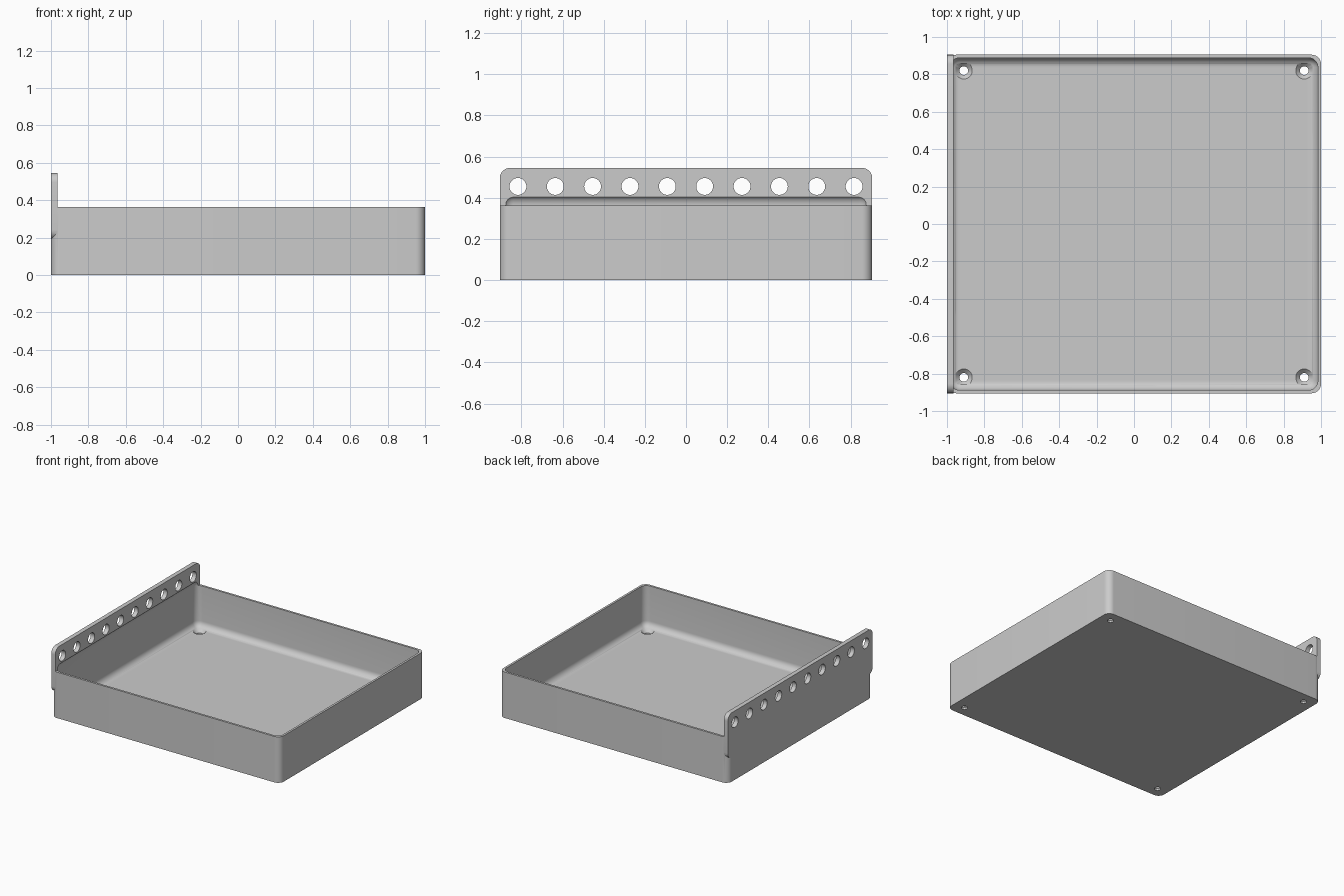
import bpy, bmesh
from math import pi, cos, sin, radians
from mathutils import Matrix, Vector

cube = bpy.data.objects.get("Cube")
if cube:
    bpy.data.objects.remove(cube, do_unlink=True)

# Main sizes
HALF_X, HALF_Y, RIM = 1.0, 0.905, 0.363
WALL, FLOOR, ROUND = 0.017, 0.036, 0.05
PLATE, PLATE_LOW, PLATE_TOP = 0.035, 0.19, 0.545

grey = bpy.data.materials.new("plain grey")
grey.use_nodes = True
grey.diffuse_color = (0.6, 0.6, 0.6, 1)
grey.node_tree.nodes["Principled BSDF"].inputs["Base Color"].default_value = grey.diffuse_color


def finish(name, bm):
    bmesh.ops.recalc_face_normals(bm, faces=bm.faces)
    mesh = bpy.data.meshes.new(name)
    bm.to_mesh(mesh)
    bm.free()
    mesh.materials.append(grey)
    obj = bpy.data.objects.new(name, mesh)
    bpy.context.collection.objects.link(obj)
    return obj


def rounded_slab(name, half_u, half_v, depth, place, steps=10):
    """Rounded rectangle in u, v extruded by depth; place maps (u, v, w) to space."""
    bm = bmesh.new()
    ring = []
    for i, (su, sv) in enumerate([(1, 1), (-1, 1), (-1, -1), (1, -1)]):
        for s in range(steps + 1):
            a = (i + s / steps) * pi / 2
            u = su * (half_u - ROUND) + ROUND * cos(a)
            v = sv * (half_v - ROUND) + ROUND * sin(a)
            ring.append(bm.verts.new(place(u, v, 0)))
    face = bm.faces.new(ring)
    side = Vector(place(0, 0, depth)) - Vector(place(0, 0, 0))
    out = bmesh.ops.extrude_face_region(bm, geom=[face], use_keep_orig=True)
    moved = [g for g in out["geom"] if isinstance(g, bmesh.types.BMVert)]
    bmesh.ops.translate(bm, verts=moved, vec=side)
    return finish(name, bm)


def add_cone(bm, r1, r2, depth, matrix):
    bmesh.ops.create_cone(bm, cap_ends=True, segments=32, radius1=r1, radius2=r2,
                          depth=depth, matrix=matrix)


def combine(target, tool, operation):
    mod = target.modifiers.new(operation.lower(), "BOOLEAN")
    mod.operation, mod.solver, mod.object = operation, "EXACT", tool
    bpy.context.view_layer.update()
    graph = bpy.context.evaluated_depsgraph_get()
    mesh = bpy.data.meshes.new_from_object(target.evaluated_get(graph))
    target.modifiers.clear()
    target.data = mesh
    bpy.data.objects.remove(tool, do_unlink=True)


# Solid tray body and upright hanging plate, joined
tray = rounded_slab("tray_with_hanging_plate", HALF_X, HALF_Y, RIM, lambda u, v, w: (u, v, w))
mid = (PLATE_LOW + PLATE_TOP) / 2
plate = rounded_slab("hanging_plate", HALF_Y, (PLATE_TOP - PLATE_LOW) / 2, PLATE,
                     lambda u, v, w: (w - HALF_X, u, mid + v))
combine(tray, plate, "UNION")

# Cavity with all edges rounded, reaching a little into the plate
top = RIM + ROUND + 0.002
bm = bmesh.new()
size = Matrix.Diagonal((2 * (HALF_X - WALL), 2 * (HALF_Y - WALL), top - FLOOR, 1))
bmesh.ops.create_cube(bm, size=1, matrix=Matrix.Translation((0, 0, (top + FLOOR) / 2)) @ size)
bmesh.ops.bevel(bm, geom=bm.edges[:], offset=ROUND, segments=8, profile=0.5, affect="EDGES")
combine(tray, finish("cavity_cutter", bm), "DIFFERENCE")

# Row of round holes along the plate
bm = bmesh.new()
for i in range(10):
    spot = Matrix.Translation((-HALF_X, (i - 4.5) * 0.1815, 0.455))
    add_cone(bm, 0.041, 0.041, 0.2, spot @ Matrix.Rotation(pi / 2, 4, "Y"))
combine(tray, finish("plate_hole_cutter", bm), "DIFFERENCE")

# Countersunk screw holes in the floor corners: a straight bore, then a cone
bore, sinks = bmesh.new(), bmesh.new()
for x in (-0.91, 0.91):
    for y in (-0.82, 0.82):
        add_cone(bore, 0.023, 0.023, 0.2, Matrix.Translation((x, y, 0)))
        add_cone(sinks, 0.02, 0.05, 0.03, Matrix.Translation((x, y, FLOOR - 0.01)))
combine(tray, finish("screw_hole_cutter", bore), "DIFFERENCE")
combine(tray, finish("countersink_cutter", sinks), "DIFFERENCE")

# One colour, smooth curves with crisp edges
tray.data.materials.clear()
tray.data.materials.append(grey)
for poly in tray.data.polygons:
    poly.material_index = 0
bpy.ops.object.select_all(action="DESELECT")
tray.select_set(True)
bpy.context.view_layer.objects.active = tray
bpy.ops.object.shade_smooth_by_angle(angle=radians(30))
